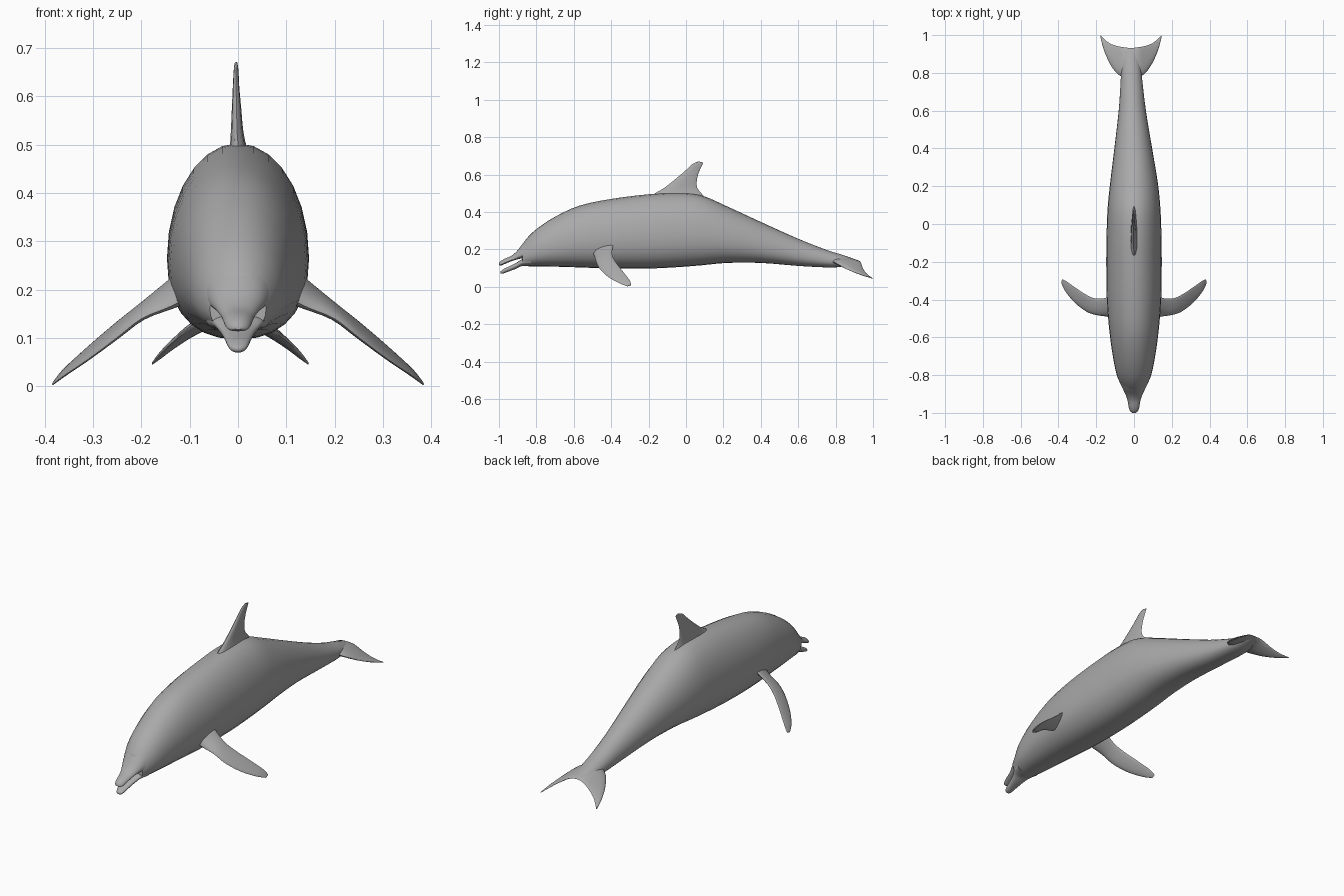
import bpy, bmesh, math
from mathutils import Vector

grey = bpy.data.materials.new("dolphin grey")
grey.diffuse_color = (0.4, 0.4, 0.4, 1)


def smooth_rows(rows, steps):
    """Catmull-Rom interpolation between rows of numbers."""
    rows = [Vector(r) for r in rows]
    out = []
    for i in range(len(rows) - 1):
        a, b, c, d = (rows[max(i - 1, 0)], rows[i], rows[i + 1],
                      rows[min(i + 2, len(rows) - 1)])
        for k in range(steps):
            t = k / steps
            out.append(b + (c - a) * (t / 2) + (a * 2 - b * 5 + c * 4 - d) * (t * t / 2)
                       + (b * 3 - a - c * 3 + d) * (t ** 3 / 2))
    return out + [rows[-1]]


def loft(name, rings):
    """Skin a list of closed rings and cap both ends."""
    bm = bmesh.new()
    vs = [[bm.verts.new(p) for p in ring] for ring in rings]
    n = len(rings[0])
    for a, b in zip(vs, vs[1:]):
        for i in range(n):
            j = (i + 1) % n
            bm.faces.new((a[i], a[j], b[j], b[i]))
    bm.faces.new(vs[0])
    bm.faces.new(vs[-1])
    bmesh.ops.recalc_face_normals(bm, faces=bm.faces)
    mesh = bpy.data.meshes.new(name)
    bm.to_mesh(mesh)
    bm.free()
    mesh.materials.append(grey)
    ob = bpy.data.objects.new(name, mesh)
    bpy.context.collection.objects.link(ob)
    bpy.ops.object.select_all(action='DESELECT')
    ob.select_set(True)
    bpy.context.view_layer.objects.active = ob
    bpy.ops.object.shade_smooth_by_angle(angle=math.radians(50))
    return ob


def trunk(name, rows, waist=0.42, power=0.87, steps=3, n=28):
    """Loft along y from rows of (y, bottom, top, half width, centre x)."""
    rings = []
    for y, lo, hi, w, cx in smooth_rows(rows, steps):
        mid = lo + (hi - lo) * waist
        ring = []
        for i in range(n):
            a = 2 * math.pi * i / n
            c, s = math.cos(a), math.sin(a)
            if s >= 0:
                ring.append((cx + w * c, y, mid + (hi - mid) * s))
            else:  # fuller belly
                ring.append((cx + w * math.copysign(abs(c) ** power, c), y,
                             mid - (mid - lo) * abs(s) ** power))
        rings.append(ring)
    return loft(name, rings)


def blade(name, rows, normal, steps=3, n=16):
    """Loft a fin from rows of (leading xyz, trailing xyz, half thickness)."""
    nrm = Vector(normal).normalized()
    rings = []
    for r in smooth_rows(rows, steps):
        lead, trail, th = Vector(r[:3]), Vector(r[3:6]), r[6]
        ring = []
        for i in range(n):
            a = 2 * math.pi * i / n
            u = (1 - math.cos(a)) / 2
            ring.append(lead.lerp(trail, u) + nrm * th * math.sin(a) * (1.25 - 0.6 * u))
        rings.append(ring)
    return loft(name, rings)


# Body from the mouth corner to the tail stock
trunk("body", [
    (-0.875, 0.112, 0.228, 0.058, 0),
    (-0.84, 0.110, 0.272, 0.075, 0),
    (-0.79, 0.110, 0.316, 0.094, 0),
    (-0.70, 0.108, 0.375, 0.112, 0),
    (-0.57, 0.104, 0.434, 0.130, 0),
    (-0.40, 0.098, 0.470, 0.144, 0),
    (-0.20, 0.098, 0.495, 0.147, 0),
    (-0.05, 0.105, 0.503, 0.145, 0),
    (0.08, 0.115, 0.490, 0.140, 0),
    (0.22, 0.128, 0.430, 0.126, 0),
    (0.40, 0.128, 0.347, 0.100, -0.004),
    (0.60, 0.112, 0.257, 0.072, -0.009),
    (0.75, 0.104, 0.198, 0.058, -0.013),
    (0.82, 0.106, 0.176, 0.052, -0.015),
    (0.88, 0.118, 0.156, 0.038, -0.016),
    (0.925, 0.130, 0.140, 0.012, -0.016)])

# Slightly open beak
trunk("upper_jaw", [
    (-0.84, 0.150, 0.268, 0.072, 0),
    (-0.875, 0.152, 0.228, 0.058, 0),
    (-0.905, 0.146, 0.190, 0.044, 0),
    (-0.935, 0.136, 0.165, 0.034, 0),
    (-0.97, 0.122, 0.150, 0.028, 0),
    (-0.99, 0.114, 0.138, 0.021, 0),
    (-1.0, 0.118, 0.127, 0.009, 0)], waist=0.3)
trunk("lower_jaw", [
    (-0.83, 0.112, 0.158, 0.066, 0),
    (-0.875, 0.112, 0.148, 0.052, 0),
    (-0.905, 0.098, 0.130, 0.037, 0),
    (-0.94, 0.085, 0.112, 0.028, 0),
    (-0.97, 0.074, 0.098, 0.022, 0),
    (-0.985, 0.070, 0.088, 0.016, 0),
    (-0.992, 0.074, 0.082, 0.007, 0)], waist=0.6)

# Swept dorsal fin
blade("dorsal_fin", [
    (0, -0.22, 0.455, 0, 0.12, 0.455, 0.034),
    (0, -0.17, 0.497, 0, 0.085, 0.497, 0.018),
    (-0.002, -0.115, 0.53, -0.002, 0.060, 0.53, 0.013),
    (-0.003, -0.058, 0.575, -0.003, 0.058, 0.57, 0.010),
    (-0.004, -0.005, 0.62, -0.004, 0.068, 0.61, 0.007),
    (-0.004, 0.035, 0.657, -0.004, 0.084, 0.645, 0.005),
    (-0.004, 0.068, 0.671, -0.004, 0.092, 0.664, 0.003)], (1, 0, 0))

# Pectoral flippers
for side, s in (("left", -1), ("right", 1)):
    rows = [
        (0.10, -0.50, 0.185, 0.10, -0.37, 0.25, 0.026),
        (0.145, -0.49, 0.163, 0.145, -0.39, 0.216, 0.017),
        (0.20, -0.482, 0.140, 0.20, -0.395, 0.172, 0.011),
        (0.25, -0.465, 0.101, 0.25, -0.376, 0.133, 0.009),
        (0.31, -0.420, 0.056, 0.31, -0.337, 0.082, 0.007),
        (0.36, -0.362, 0.022, 0.36, -0.302, 0.036, 0.005),
        (0.384, -0.315, 0.003, 0.381, -0.293, 0.010, 0.002)]
    blade(side + "_flipper", [(s * r[0], *r[1:3], s * r[3], *r[4:]) for r in rows],
          (s * 0.6, -0.2, 0.75))

# Tail flukes, one loft from tip to tip
half = [
    (0.0, 0.765, 0.145, 0.932, 0.134, 0.018),
    (0.04, 0.775, 0.142, 0.936, 0.128, 0.017),
    (0.08, 0.803, 0.126, 0.944, 0.104, 0.012),
    (0.115, 0.855, 0.099, 0.958, 0.080, 0.008),
    (0.145, 0.925, 0.070, 0.982, 0.057, 0.005),
    (0.162, 0.990, 0.048, 1.0, 0.045, 0.002)]
span = [(-1, r) for r in half[:0:-1]] + [(1, r) for r in half]
blade("tail_flukes", [(s * d - 0.016, ly, lz, s * d - 0.016, ty, tz, th)
                      for s, (d, ly, lz, ty, tz, th) in span], (0, 0.2, 1))
